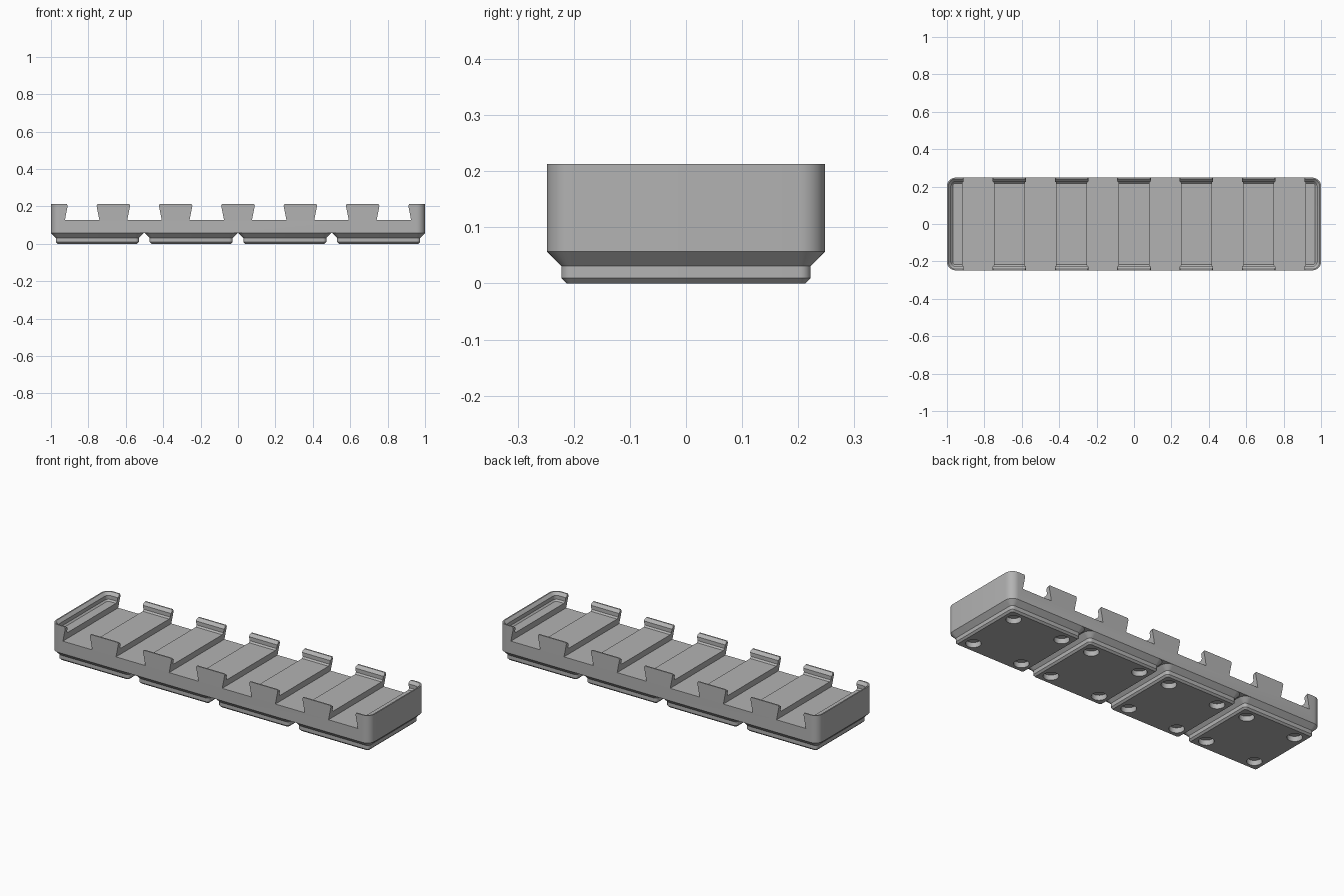
import bpy, bmesh
from math import cos, sin, pi

if "Cube" in bpy.data.objects:
    bpy.data.objects.remove(bpy.data.objects["Cube"])

MM = 2 / 167.5          # model units per millimetre
PITCH = 42 * MM         # spacing of the feet
HALF = 20.75 * MM       # half width of one cell
RAD = 3.75 * MM         # outer corner radius

grey = bpy.data.materials.new("grey plastic")
grey.use_nodes = True
COLOUR = (0.45, 0.45, 0.45, 1)
grey.diffuse_color = COLOUR
grey.node_tree.nodes["Principled BSDF"].inputs["Base Color"].default_value = COLOUR


def make(name, bm):
    bmesh.ops.recalc_face_normals(bm, faces=bm.faces)
    mesh = bpy.data.meshes.new(name)
    bm.to_mesh(mesh)
    bm.free()
    mesh.materials.append(grey)
    ob = bpy.data.objects.new(name, mesh)
    bpy.context.collection.objects.link(ob)
    return ob


def ring(bm, hx, hy, r, z, cx=0, seg=8):
    """Rounded rectangle of vertices."""
    pts = []
    for q, (sx, sy) in enumerate([(1, 1), (-1, 1), (-1, -1), (1, -1)]):
        for i in range(seg + 1):
            a = (q + i / seg) * pi / 2
            pts.append(bm.verts.new((cx + sx * (hx - r) + r * cos(a),
                                     sy * (hy - r) + r * sin(a), z)))
    return pts


def loft(bm, rings):
    """Skin a stack of rings and cap both ends."""
    for a, b in zip(rings, rings[1:]):
        for i in range(len(a)):
            j = (i + 1) % len(a)
            bm.faces.new((a[i], a[j], b[j], b[i]))
    bm.faces.new(rings[0])
    bm.faces.new(rings[-1])


def cut(ob, cutter):
    cutter.hide_render = True
    mod = ob.modifiers.new("cut", 'BOOLEAN')
    mod.object = cutter
    mod.solver = 'EXACT'
    bpy.context.view_layer.objects.active = ob
    bpy.ops.object.modifier_apply(modifier=mod.name)
    bpy.data.objects.remove(cutter)


def smooth(ob):
    bpy.ops.object.select_all(action='DESELECT')
    ob.select_set(True)
    bpy.context.view_layer.objects.active = ob
    bpy.ops.object.shade_smooth_by_angle(angle=0.5)


# Body: outer wall, then stepped stacking lip down to the inner floor (inset, height in mm)
bm = bmesh.new()
profile = [(0, 4.75), (0, 17.8), (0.6, 17.8), (1.9, 16.5), (1.9, 14.7), (2.6, 14)]
loft(bm, [ring(bm, 1 - d * MM, HALF - d * MM, RAD - d * MM, z * MM) for d, z in profile])
body = make("tray_body", bm)

# Dovetail slots across the body, wider at the floor
bm = bmesh.new()
slot = [(0.092, 0.128), (0.077, 0.204), (0.082, 0.213), (0.082, 0.25)]
section = slot + [(-x, z) for x, z in reversed(slot)]
for k in range(6):
    cx = (k - 2.5) / 3
    ends = [[bm.verts.new((cx + x, y, z)) for x, z in section] for y in (-0.4, 0.4)]
    loft(bm, ends)
cut(body, make("slot_cutter", bm))
smooth(body)

# Feet: stepped pads, each with four magnet holes
foot_profile = [(17.8, 0.8, 0), (18.6, 1.6, 0.8), (18.6, 1.6, 2.6), (20.75, 3.75, 4.75)]
for k in range(4):
    cx = (k - 1.5) * PITCH
    bm = bmesh.new()
    loft(bm, [ring(bm, h * MM, h * MM, r * MM, z * MM, cx) for h, r, z in foot_profile])
    foot = make(f"foot_{k + 1}", bm)
    bm = bmesh.new()
    for sx in (-1, 1):
        for sy in (-1, 1):
            hole = bmesh.ops.create_cone(bm, cap_ends=True, segments=32, radius1=3.25 * MM,
                                         radius2=3.25 * MM, depth=4.8 * MM)
            bmesh.ops.translate(bm, verts=hole["verts"], vec=(cx + sx * 13 * MM, sy * 13 * MM, 0))
    cut(foot, make("hole_cutter", bm))
    smooth(foot)
